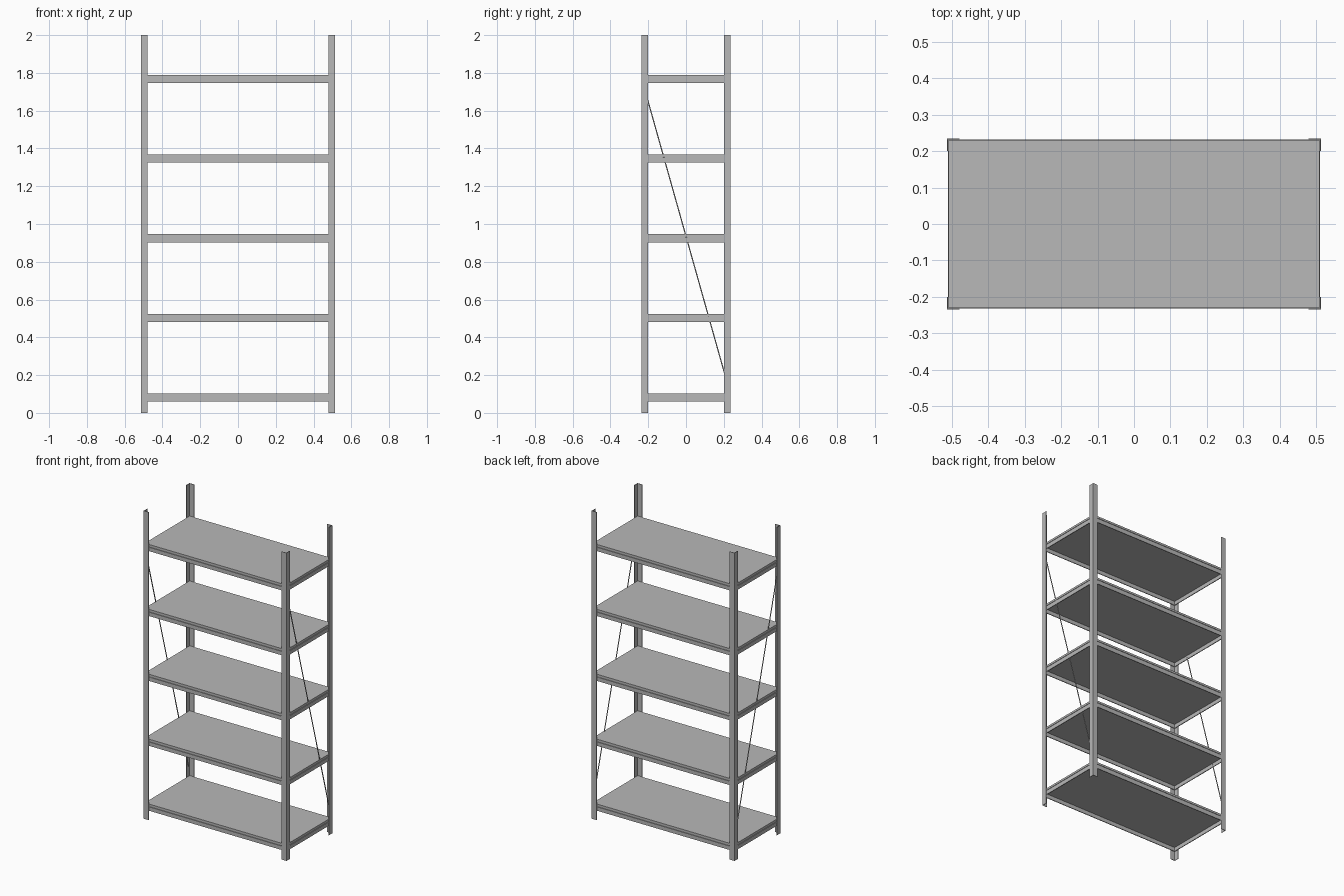
import bpy
import bmesh
from mathutils import Vector

cube = bpy.data.objects.get("Cube")
if cube:
    bpy.data.objects.remove(cube, do_unlink=True)

HX, HY, HEIGHT = 0.513, 0.235, 2.0   # outer half sizes and height
FLANGE, WALL = 0.035, 0.003          # angle post section
BEAM = 0.005                         # beam sheet thickness
BX, BY = HX - WALL, HY - WALL        # beams sit inside the posts
LEVELS = [0.06 + 0.4215 * i for i in range(5)]

steel = bpy.data.materials.new("grey steel")
steel.use_nodes = True
grey = (0.48, 0.48, 0.48, 1)
steel.diffuse_color = grey
steel.node_tree.nodes["Principled BSDF"].inputs["Base Color"].default_value = grey


def finish(name, bm):
    bmesh.ops.recalc_face_normals(bm, faces=bm.faces)
    mesh = bpy.data.meshes.new(name)
    bm.to_mesh(mesh)
    bm.free()
    mesh.materials.append(steel)
    obj = bpy.data.objects.new(name, mesh)
    bpy.context.collection.objects.link(obj)
    return obj


def box(name, low, high):
    bm = bmesh.new()
    bmesh.ops.create_cube(bm, size=1)
    low, high = Vector(low), Vector(high)
    for v in bm.verts:
        v.co = (low + high) / 2 + v.co * (high - low)
    return finish(name, bm)


# L-section corner posts, corner outward
def post(name, sx, sy):
    profile = [(0, 0), (FLANGE, 0), (FLANGE, WALL), (WALL, WALL), (WALL, FLANGE), (0, FLANGE)]
    bm = bmesh.new()
    face = bm.faces.new([bm.verts.new((sx * (HX - x), sy * (HY - y), 0)) for x, y in profile])
    top = bmesh.ops.extrude_face_region(bm, geom=[face])["geom"]
    bmesh.ops.translate(bm, vec=(0, 0, HEIGHT),
                        verts=[g for g in top if isinstance(g, bmesh.types.BMVert)])
    return finish(name, bm)


for sx, side in ((-1, "right"), (1, "left")):
    for sy, end in ((-1, "front"), (1, "back")):
        post(f"{end}_{side}_post", sx, sy)

# Shelves: perimeter beams, a narrow recess, and a panel on top
for n, z in enumerate(LEVELS, 1):
    low, seat, top = z, z + 0.025, z + 0.043
    for s, side in ((-1, "front"), (1, "back")):
        ys = sorted((s * BY, s * (BY - BEAM)))
        box(f"shelf_{n}_{side}_beam", (-BX, ys[0], low), (BX, ys[1], seat))
    for s, side in ((-1, "right"), (1, "left")):
        xs = sorted((s * BX, s * (BX - BEAM)))
        box(f"shelf_{n}_{side}_beam", (xs[0], BEAM - BY, low), (xs[1], BY - BEAM, seat))
    ix, iy = BX - 0.004, BY - 0.004
    box(f"shelf_{n}_recess", (-ix, -iy, seat), (ix, iy, seat + 0.005))
    px, py = BX - 0.001, BY - 0.001
    box(f"shelf_{n}_panel", (-px, -py, seat + 0.005), (px, py, top))

# Thin diagonal braces on both ends, high at the front
for s, side in ((-1, "right"), (1, "left")):
    x = s * (BX - 0.004)
    start, end = Vector((x, -0.215, 1.70)), Vector((x, 0.215, 0.17))
    bm = bmesh.new()
    bmesh.ops.create_cone(bm, cap_ends=True, segments=8, radius1=0.003,
                          radius2=0.003, depth=(end - start).length)
    brace = finish(f"{side}_brace", bm)
    brace.location = (start + end) / 2
    brace.rotation_mode = 'QUATERNION'
    brace.rotation_quaternion = (end - start).to_track_quat('Z', 'Y')
